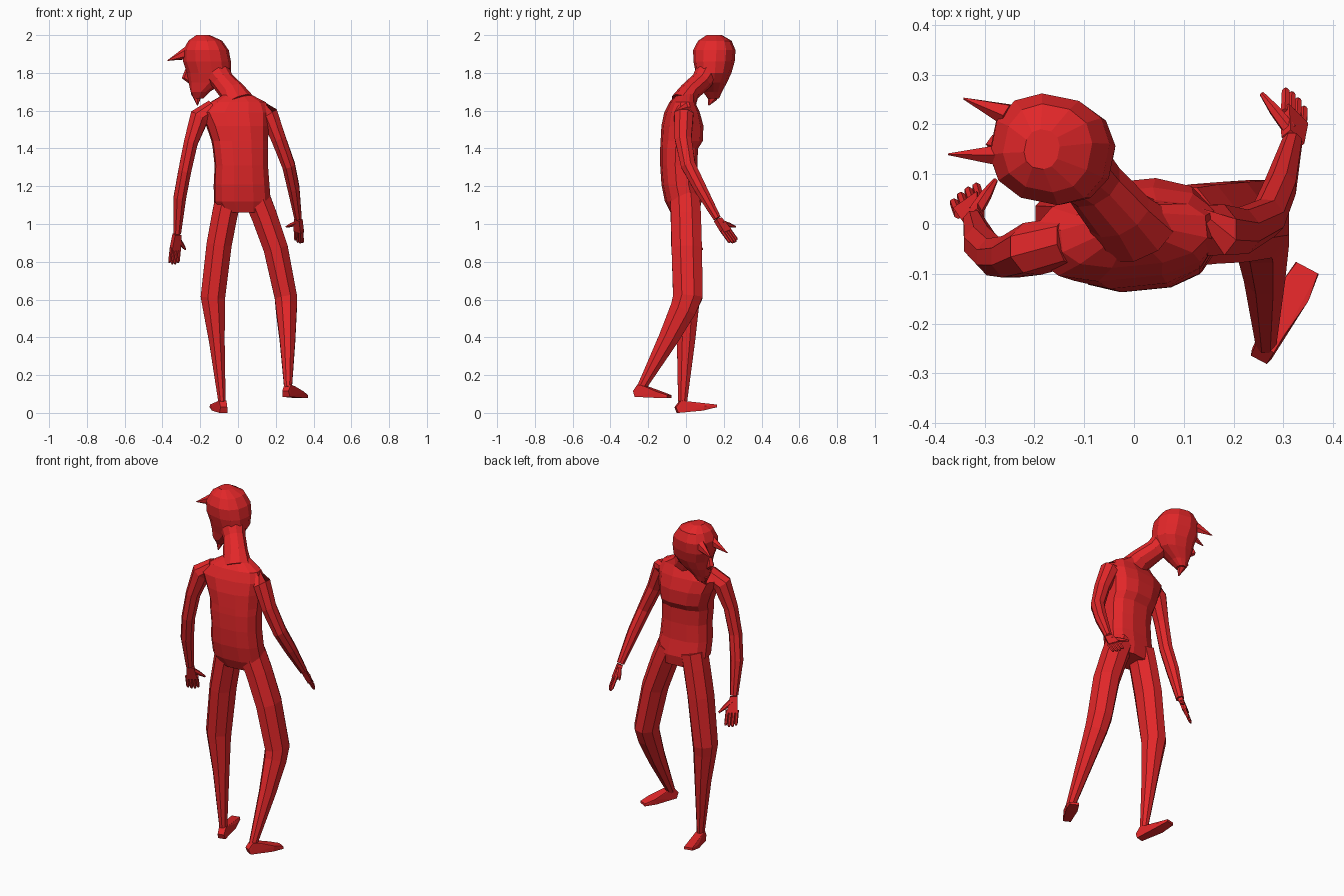
import bpy, bmesh, math
from mathutils import Vector as V

red = bpy.data.materials.new("red")
red.diffuse_color = (0.76, 0.02, 0.022, 1)


def finish(name, bm):
    bmesh.ops.recalc_face_normals(bm, faces=bm.faces)
    me = bpy.data.meshes.new(name)
    bm.to_mesh(me)
    bm.free()
    me.materials.append(red)
    ob = bpy.data.objects.new(name, me)
    bpy.context.collection.objects.link(ob)
    return ob


def loft(name, rings, n=8, level=False, yaw=0, power=1.0, turn=0.5):
    """Rings of (x, y, z, rx, ry), level or square to the path."""
    bm = bmesh.new()
    pts = [V(r[:3]) for r in rings]
    loops = []
    for i, r in enumerate(rings):
        t = (pts[min(i + 1, len(pts) - 1)] - pts[max(i - 1, 0)]).normalized()
        a = V((math.cos(yaw), math.sin(yaw), 0))
        if level:
            t = V((0, 0, 1))
        elif abs(t.dot(a)) > 0.85:
            a = V((0, 1, 0))
        a = (a - t * a.dot(t)).normalized()
        c = t.cross(a)
        loop = []
        for k in range(n):
            w = 2 * math.pi * (k + turn) / n
            u, v = (math.copysign(abs(f) ** power, f) for f in (math.cos(w), math.sin(w)))
            loop.append(bm.verts.new(pts[i] + a * u * r[3] + c * v * r[4]))
        loops.append(loop)
    for p, q in zip(loops, loops[1:]):
        for k in range(n):
            bm.faces.new((p[k], p[(k + 1) % n], q[(k + 1) % n], q[k]))
    bm.faces.new(loops[0])
    bm.faces.new(loops[-1])
    return finish(name, bm)


def hull(name, points):
    bm = bmesh.new()
    for p in points:
        bm.verts.new(p)
    res = bmesh.ops.convex_hull(bm, input=bm.verts[:])
    junk = {g for g in res["geom_interior"] + res["geom_unused"] if isinstance(g, bmesh.types.BMVert)}
    bmesh.ops.delete(bm, geom=list(junk), context='VERTS')
    return finish(name, bm)


def spans(rows):
    """(z, x0, x1, y0, y1) extents to rings."""
    return [((a + b) / 2, (c + d) / 2, z, (b - a) / 2, (d - c) / 2) for z, a, b, c, d in rows]


# torso
loft("torso", spans([
    (1.06, -0.09, 0.15, -0.08, 0.07),
    (1.12, -0.13, 0.175, -0.11, 0.08),
    (1.21, -0.13, 0.168, -0.128, 0.062),
    (1.31, -0.125, 0.16, -0.135, 0.058),
    (1.40, -0.135, 0.16, -0.135, 0.062),
    (1.44, -0.142, 0.16, -0.133, 0.088),
    (1.52, -0.17, 0.165, -0.128, 0.09),
    (1.59, -0.205, 0.172, -0.112, 0.07),
    (1.645, -0.15, 0.15, -0.085, 0.045),
    (1.69, -0.07, 0.06, -0.045, 0.045)]), n=12, level=True, yaw=0.1, power=0.8)

# neck and head
loft("neck", [(0.0, -0.015, 1.64, .09, .07), (-0.03, 0.02, 1.70, .07, .055),
              (-0.08, 0.08, 1.755, .062, .055), (-0.13, 0.13, 1.83, .075, .07)], n=10)
loft("head", spans([
    (1.665, -0.235, -0.185, 0.115, 0.175),
    (1.70, -0.25, -0.15, 0.09, 0.19),
    (1.75, -0.262, -0.07, 0.072, 0.215),
    (1.80, -0.27, -0.038, 0.055, 0.238),
    (1.86, -0.29, -0.038, 0.042, 0.255),
    (1.92, -0.288, -0.05, 0.04, 0.26),
    (1.97, -0.262, -0.085, 0.065, 0.24),
    (2.00, -0.22, -0.15, 0.11, 0.19)]), n=12, level=True, yaw=-0.2, power=0.85)
loft("nose", [(-0.262, 0.155, 1.83, .012, .01), (-0.278, 0.16, 1.775, .02, .02),
              (-0.25, 0.158, 1.755, .015, .012)], n=5)
loft("goatee", [(-0.225, 0.145, 1.70, .03, .035), (-0.215, 0.14, 1.665, .02, .025),
                (-0.215, 0.12, 1.628, .003, .003)], n=6)
for base, tip in (((-0.25, 0.218, 1.905), (-0.342, 0.252, 1.87)),
                  ((-0.26, 0.138, 1.91), (-0.373, 0.14, 1.865))):
    loft("horn", [(*base, .025, .036), (*tip, .002, .002)], n=6)

# arms
loft("left_arm", [(-0.13, -0.035, 1.61, .05, .05), (-0.205, -0.05, 1.565, .055, .055),
                  (-0.25, -0.066, 1.43, .04, .045), (-0.282, -0.066, 1.28, .037, .04),
                  (-0.308, -0.04, 1.14, .036, .038), (-0.322, 0.005, 0.95, .022, .024)])
loft("right_arm", [(0.11, -0.01, 1.61, .05, .05), (0.165, -0.012, 1.58, .052, .055),
                   (0.215, -0.015, 1.45, .042, .048), (0.268, 0.012, 1.31, .037, .042),
                   (0.294, 0.075, 1.19, .034, .036), (0.318, 0.165, 1.03, .021, .022)])


def hand(side, wrist, index, pinky, thumb):
    w, a, b, th = V(wrist), V(index), V(pinky), V(thumb)
    lat = (b - a).normalized()
    out = ((a + b) / 2 - w).normalized()
    nor = lat.cross(out).normalized()
    knuckle = [w.lerp(t, 0.56) + lat * s for t, s in ((a, -.012), (b, .012))]
    hull(side + "_palm", [p + nor * s for s in (-.013, .013)
                          for p in (w - lat * .02, w + lat * .02, *knuckle)])
    for i in range(4):
        f = (i + 0.15) / 3.3
        tip = a.lerp(b, f) + out * (0.008 if i in (1, 2) else 0)
        loft(side + "_finger", [(*(knuckle[0].lerp(knuckle[1], f) - out * .015), .0095, .0095),
                                (*tip.lerp(knuckle[0].lerp(knuckle[1], f), .15), .009, .009),
                                (*tip, .005, .005)], n=6)
    root = w.lerp(knuckle[0], 0.3)
    loft(side + "_thumb", [(*root, .015, .015), (*root.lerp(th, .55), .012, .012),
                           (*th, .005, .005)], n=6)


hand("left", (-0.323, 0.01, 0.945), (-0.315, 0.08, 0.795), (-0.365, 0.045, 0.795), (-0.278, 0.088, 0.865))
hand("right", (0.319, 0.168, 1.025), (0.303, 0.272, 0.915), (0.343, 0.232, 0.9), (0.256, 0.262, 0.985))

# legs
loft("left_leg", [(-0.05, -0.005, 1.14, .075, .085), (-0.07, -0.002, 1.05, .073, .086),
                  (-0.1, 0.002, 0.89, .072, .087), (-0.133, 0.008, 0.61, .07, .075),
                  (-0.128, 0.005, 0.56, .064, .068), (-0.112, 0.0, 0.38, .045, .052),
                  (-0.085, -0.018, 0.06, .021, .026)])
loft("right_leg", [(0.1, -0.005, 1.14, .075, .085), (0.14, 0.0, 1.04, .073, .086),
                   (0.2, 0.004, 0.87, .07, .087), (0.253, 0.01, 0.615, .064, .085),
                   (0.256, -0.015, 0.55, .06, .075), (0.262, -0.095, 0.39, .045, .057),
                   (0.265, -0.238, 0.13, .022, .026)])


def foot(name, heel, toe, lift):
    h, t = V(heel), V(toe)
    d = (t - h).normalized()
    s = d.cross(V((0, 0, 1))).normalized()
    up = V((0, 0, 1))
    pts = []
    for k in (-1, 1):
        pts += [h + s * k * .022, h - d * .012 + s * k * .018 + up * .03,
                h + d * .015 + s * k * .02 + up * .065, h + d * .055 + s * k * .022 + up * .06,
                h + d * .13 + s * k * .032 + up * (lift * .4),
                h + d * .14 + s * k * .033 + up * .036,
                t + s * k * .026 + up * lift, t + s * k * .024 + up * (lift + .014)]
    hull(name, pts)


foot("left_foot", (-0.077, -0.045, 0.0), (-0.125, 0.158, 0.0), .03)
foot("right_foot", (0.256, -0.262, 0.085), (0.348, -0.088, 0.072), .008)
